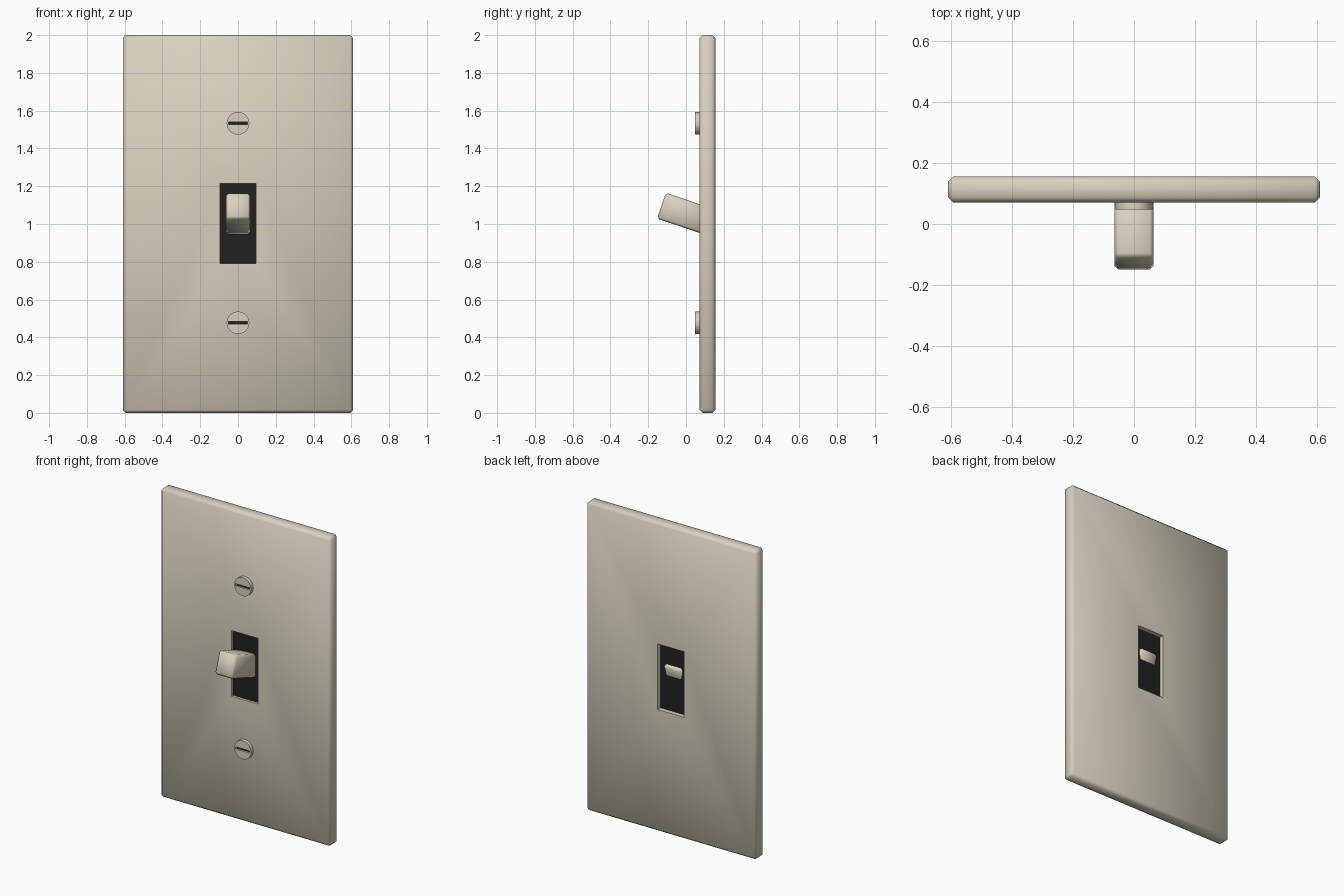
import bpy, math
from mathutils import Vector

if "Cube" in bpy.data.objects:
    bpy.data.objects.remove(bpy.data.objects["Cube"])


def material(name, rgb):
    m = bpy.data.materials.new(name)
    m.diffuse_color = (*rgb, 1)
    m.use_nodes = True
    m.node_tree.nodes["Principled BSDF"].inputs["Base Color"].default_value = m.diffuse_color
    return m


IVORY = material("ivory", (0.69, 0.64, 0.52))
BLACK = material("black", (0.015, 0.015, 0.015))


def apply_mod(obj, kind, **settings):
    mod = obj.modifiers.new(kind.lower(), kind)
    for key, value in settings.items():
        setattr(mod, key, value)
    bpy.context.view_layer.objects.active = obj
    bpy.ops.object.modifier_apply(modifier=mod.name)


def box(name, loc, size, mat, rot_x=0.0, bevel=0.0):
    bpy.ops.mesh.primitive_cube_add(size=1)
    obj = bpy.context.object
    obj.name = name
    obj.scale = size
    bpy.ops.object.transform_apply(location=False, rotation=False, scale=True)
    obj.location = loc
    obj.rotation_euler.x = rot_x
    obj.data.materials.append(mat)
    if bevel:
        apply_mod(obj, 'BEVEL', width=bevel, segments=1)
    return obj


def cut(obj, cutter):
    apply_mod(obj, 'BOOLEAN', operation='DIFFERENCE', solver='EXACT', object=cutter)
    bpy.data.objects.remove(cutter, do_unlink=True)


def smooth(obj, degrees):
    bpy.ops.object.select_all(action='DESELECT')
    obj.select_set(True)
    bpy.context.view_layer.objects.active = obj
    bpy.ops.object.shade_smooth_by_angle(angle=math.radians(degrees))


# Wall plate with chamfered edges and a rectangular opening
plate = box("wall_plate", (0, 0.113, 1), (1.22, 0.084, 2), IVORY, bevel=0.016)
cut(plate, box("opening_cutter", (0, 0.113, 1.003), (0.19, 0.3, 0.425), IVORY))
smooth(plate, 50)

# Black panel set inside the opening
box("switch_recess", (0, 0.106, 1.003), (0.192, 0.038, 0.427), BLACK)

# Tilted lever, poking slightly out of the back of the panel
toggle = box("toggle_lever", (0, -0.003, 1.054), (0.128, 0.268, 0.144), IVORY,
             rot_x=math.radians(-18.8), bevel=0.012)
smooth(toggle, 50)

# Slotted screw heads above and below the lever
for name, z in (("upper_screw", 1.533), ("lower_screw", 0.477)):
    bpy.ops.mesh.primitive_cylinder_add(vertices=24, radius=0.06, depth=0.035,
                                        location=(0, 0.0655, z),
                                        rotation=(math.pi / 2, 0, 0))
    screw = bpy.context.object
    screw.name = name
    screw.data.materials.append(IVORY)
    cut(screw, box("slot_cutter", (0, 0.048, z), (0.1, 0.024, 0.014), IVORY))
    smooth(screw, 35)
    box(name + "_slot", (0, 0.0605, z), (0.1, 0.003, 0.014), BLACK)
